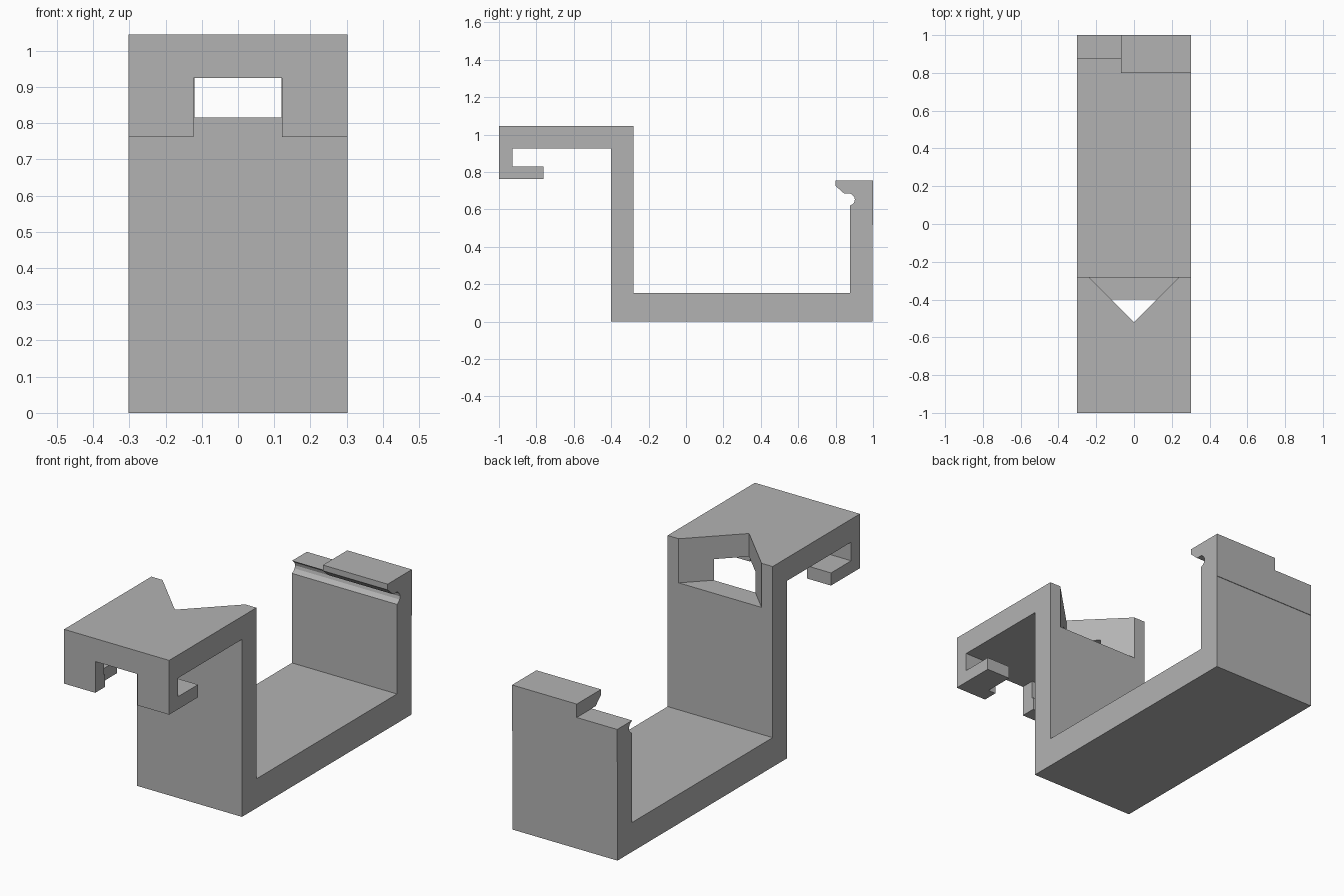
import bpy
import bmesh
import math

if "Cube" in bpy.data.objects:
    bpy.data.objects.remove(bpy.data.objects["Cube"], do_unlink=True)

HALF = 0.303      # half width of the bracket
TOP = 1.045       # top of the raised plate

grey = bpy.data.materials.new("plain grey")
grey.use_nodes = True
grey.diffuse_color = (0.45, 0.45, 0.45, 1)
grey.node_tree.nodes["Principled BSDF"].inputs["Base Color"].default_value = (0.45, 0.45, 0.45, 1)


def prism(name, points, offset):
    """Extrude a closed outline of 3D points by an offset vector."""
    bm = bmesh.new()
    face = bm.faces.new([bm.verts.new(p) for p in points])
    ext = bmesh.ops.extrude_face_region(bm, geom=[face])
    verts = [g for g in ext["geom"] if isinstance(g, bmesh.types.BMVert)]
    bmesh.ops.translate(bm, verts=verts, vec=offset)
    bmesh.ops.recalc_face_normals(bm, faces=bm.faces)
    mesh = bpy.data.meshes.new(name)
    bm.to_mesh(mesh)
    bm.free()
    mesh.materials.append(grey)
    obj = bpy.data.objects.new(name, mesh)
    bpy.context.collection.objects.link(obj)
    return obj


def box(name, x0, x1, y0, y1, z0, z1):
    outline = [(x0, y0, z0), (x1, y0, z0), (x1, y1, z0), (x0, y1, z0)]
    return prism(name, outline, (0, 0, z1 - z0))


# Rounded snap groove below the rear hook
groove = [(0.873 + 0.03 * math.cos(a), 0.652 + 0.03 * math.sin(a))
          for a in (math.radians(d) for d in (60, 30, 0, -30, -60))]

# Side profile (y, z): base, rear wall with hook, front wall, plate, front lip
profile = [(-0.4, 0), (0.997, 0), (0.997, 0.515), (1, 0.515), (1, 0.755),
           (0.8, 0.755), (0.8, 0.725), (0.845, 0.685), (0.877, 0.685),
           *groove, (0.877, 0.62), (0.877, 0.153),
           (-0.281, 0.153), (-0.281, TOP), (-1, TOP), (-1, 0.762),
           (-0.762, 0.762), (-0.762, 0.828), (-0.928, 0.828),
           (-0.928, 0.925), (-0.4, 0.925)]
bracket = prism("bracket", [(-HALF, y, z) for y, z in profile], (2 * HALF, 0, 0))

# Cutters: front opening, wider lip opening, shortened hook, V-shaped pocket
cutters = [
    box("front_opening_cutter", -0.123, 0.121, -1.1, -0.92, 0.7, 0.925),
    box("lip_opening_cutter", -0.165, 0.165, -0.92, -0.7, 0.7, 0.88),
    box("hook_step_cutter", -0.4, -0.07, 0.7, 1.1, 0.685, 0.9),
    prism("v_pocket_cutter", [(0, -0.52, 0.815), (0.32, -0.2, 0.815), (-0.32, -0.2, 0.815)],
          (0, 0, 0.4)),
]
for cutter in cutters:
    mod = bracket.modifiers.new(cutter.name, "BOOLEAN")
    mod.operation = "DIFFERENCE"
    mod.solver = "EXACT"
    mod.object = cutter
    cutter.hide_render = True
    cutter.hide_viewport = True
